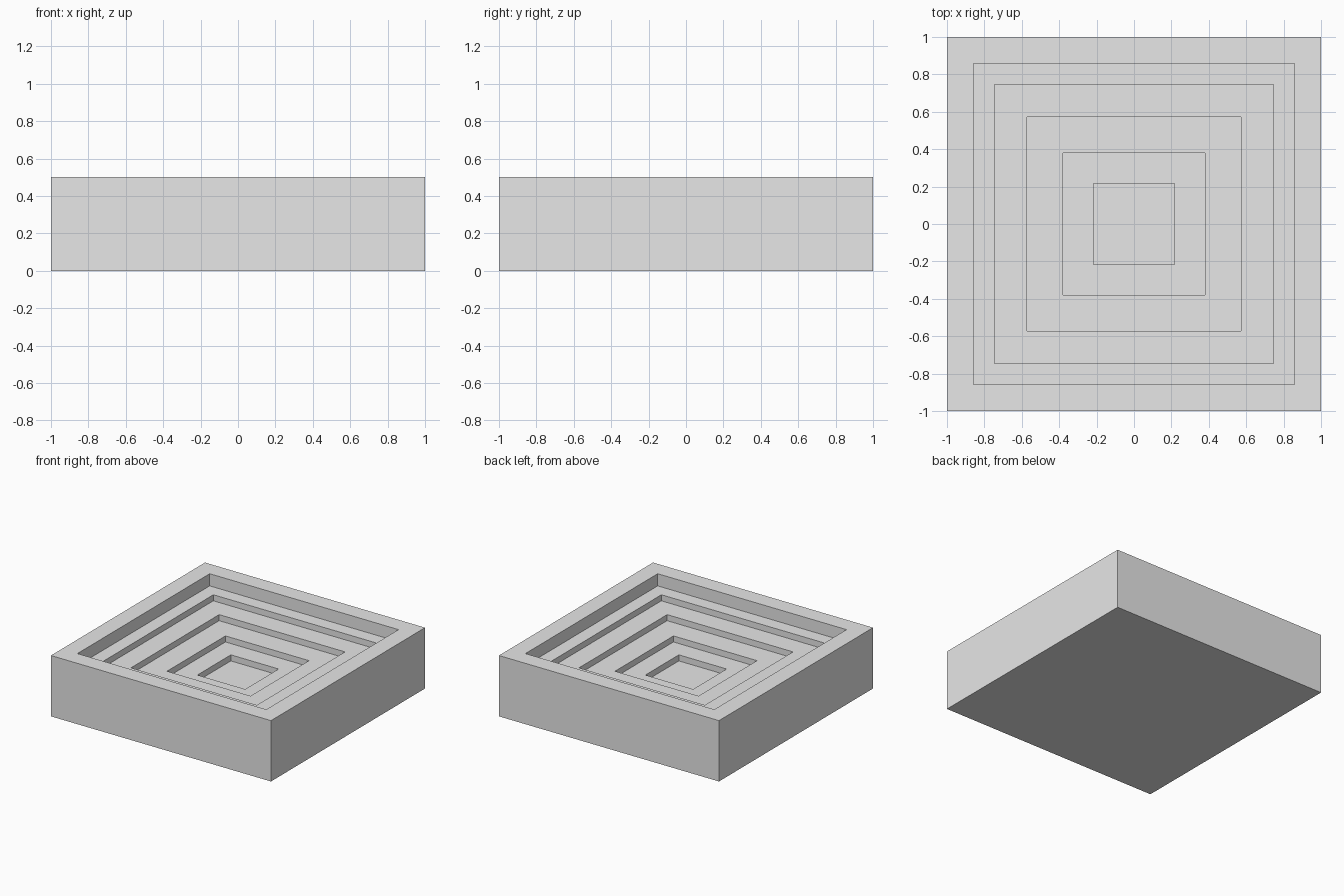
import bpy
import bmesh

cube = bpy.data.objects.get("Cube")
if cube:
    bpy.data.objects.remove(cube, do_unlink=True)

# Plain light grey material
GREY = (0.8, 0.8, 0.8, 1.0)
grey = bpy.data.materials.new("light_grey")
grey.use_nodes = True
grey.diffuse_color = GREY
grey.node_tree.nodes["Principled BSDF"].inputs["Base Color"].default_value = GREY

HEIGHT = 0.5
# Each recess: half width and drop below the floor around it
RECESSES = [(0.8, 0.1), (0.7, 0.05), (0.5, 0.05), (0.3, 0.05), (0.15, 0.05)]

# Square block
bm = bmesh.new()
bmesh.ops.create_cube(bm, size=2)
for v in bm.verts:
    v.co.z = HEIGHT if v.co.z > 0 else 0
bm.normal_update()
floor = max(bm.faces, key=lambda f: f.normal.z)


def sink(face, half_width, drop):
    """Inset the square floor, then lower it to form a stepped recess."""
    inset = max(v.co.x for v in face.verts) - half_width
    bmesh.ops.inset_region(bm, faces=[face], thickness=inset)
    # A zero-width inset makes the wall faces once the floor drops
    bmesh.ops.inset_region(bm, faces=[face], thickness=0)
    for v in face.verts:
        v.co.z -= drop
    bm.normal_update()


# Nested square steps down to the centre
for half_width, drop in RECESSES:
    sink(floor, half_width, drop)

mesh = bpy.data.meshes.new("stepped_block")
bm.to_mesh(mesh)
bm.free()
mesh.materials.append(grey)
block = bpy.data.objects.new("stepped_block", mesh)
bpy.context.collection.objects.link(block)
